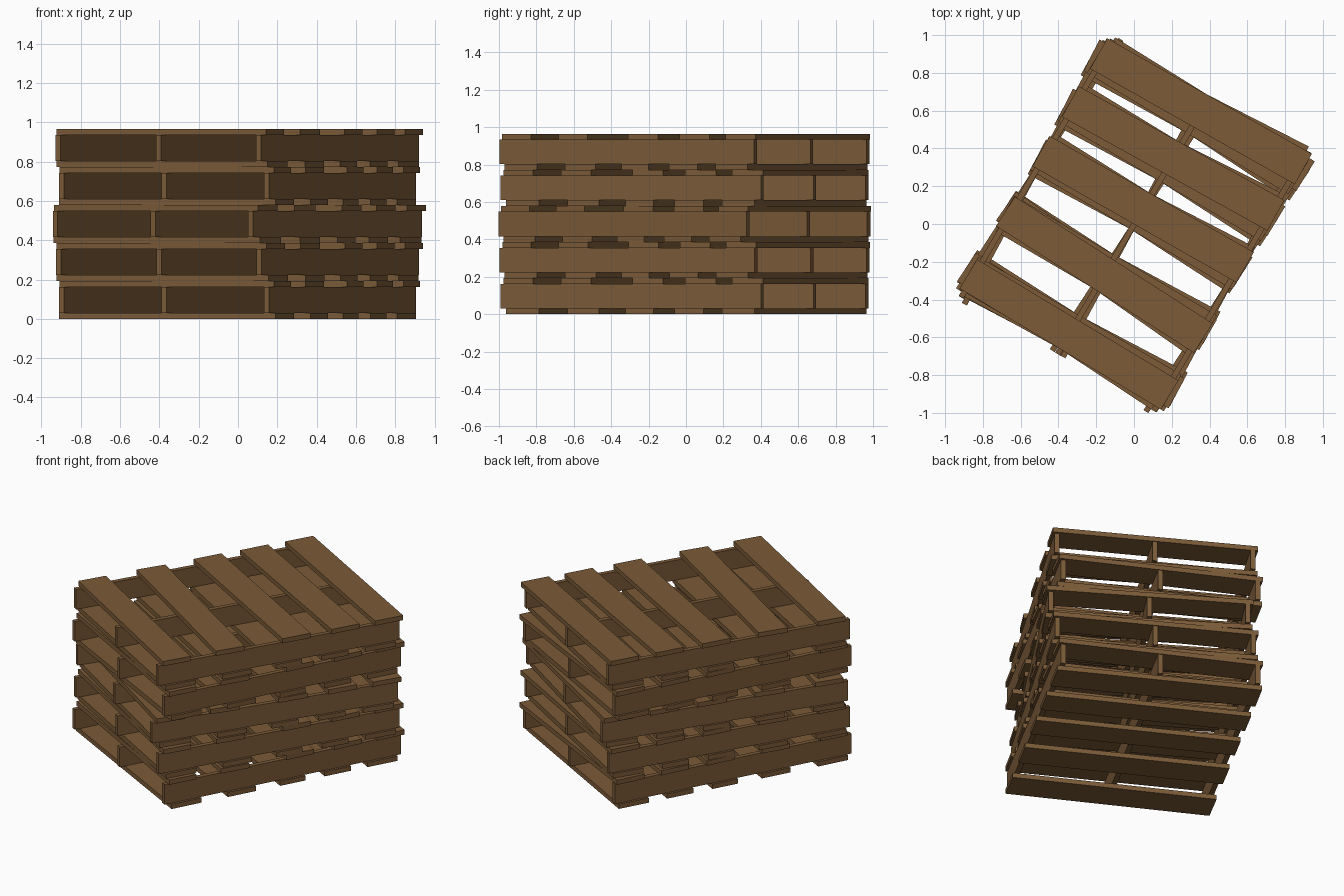
import bpy, math
from mathutils import Matrix

if "Cube" in bpy.data.objects:
    bpy.data.objects.remove(bpy.data.objects["Cube"])

wood = bpy.data.materials.new("wood")
wood.diffuse_color = (0.2, 0.105, 0.04, 1)
wood.use_nodes = True
wood.node_tree.nodes["Principled BSDF"].inputs["Base Color"].default_value = wood.diffuse_color

BOARD_T, STRINGER_H = 0.031, 0.131
PALLET_H = 2 * BOARD_T + STRINGER_H
HALF_LEN, HALF_STRINGER = 0.622, 0.79
# (left end centre, right end centre, width) for each deck board
TOP = [(-0.665, -0.675, 0.18), (-0.28, -0.325, 0.185), (0.09, 0.11, 0.185),
       (0.395, 0.43, 0.185), (0.69, 0.715, 0.185)]
BOTTOM = [(-0.66, -0.65, 0.2), (-0.28, -0.28, 0.19), (0.06, 0.06, 0.17),
          (0.36, 0.36, 0.175), (0.67, 0.66, 0.2)]


def plank(name, size, pos, turn, frame):
    """Box with baked size, placed inside a pallet frame."""
    bpy.ops.mesh.primitive_cube_add(size=1)
    ob = bpy.context.object
    ob.name = name
    ob.data.transform(Matrix.Diagonal((*size, 1)))
    ob.data.materials.append(wood)
    ob.matrix_world = frame @ Matrix.Translation(pos) @ Matrix.Rotation(turn, 4, 'Z')


def deck(name, boards, z, frame):
    """Row of slightly skewed boards."""
    for i, (left, right, width) in enumerate(boards):
        turn = math.atan2(right - left, 2 * HALF_LEN)
        plank(f"{name}_{i + 1}", (2 * HALF_LEN, width, BOARD_T),
              (0, (left + right) / 2, z), turn, frame)


# Stack of five pallets, each turned a little differently
for n, angle in enumerate((28.2, 30.4, 33.0, 28.2, 30.6)):
    frame = (Matrix.Translation((-0.003, -0.008, n * PALLET_H))
             @ Matrix.Rotation(math.radians(-angle), 4, 'Z'))
    deck(f"pallet_{n + 1}_bottom_board", BOTTOM, BOARD_T / 2, frame)
    deck(f"pallet_{n + 1}_top_board", TOP, PALLET_H - BOARD_T / 2, frame)
    # Three stringers between the decks
    for i in (-1, 0, 1):
        plank(f"pallet_{n + 1}_stringer_{i + 2}", (0.03, 2 * HALF_STRINGER, STRINGER_H),
              (i * 0.592, 0, PALLET_H / 2), 0, frame)
